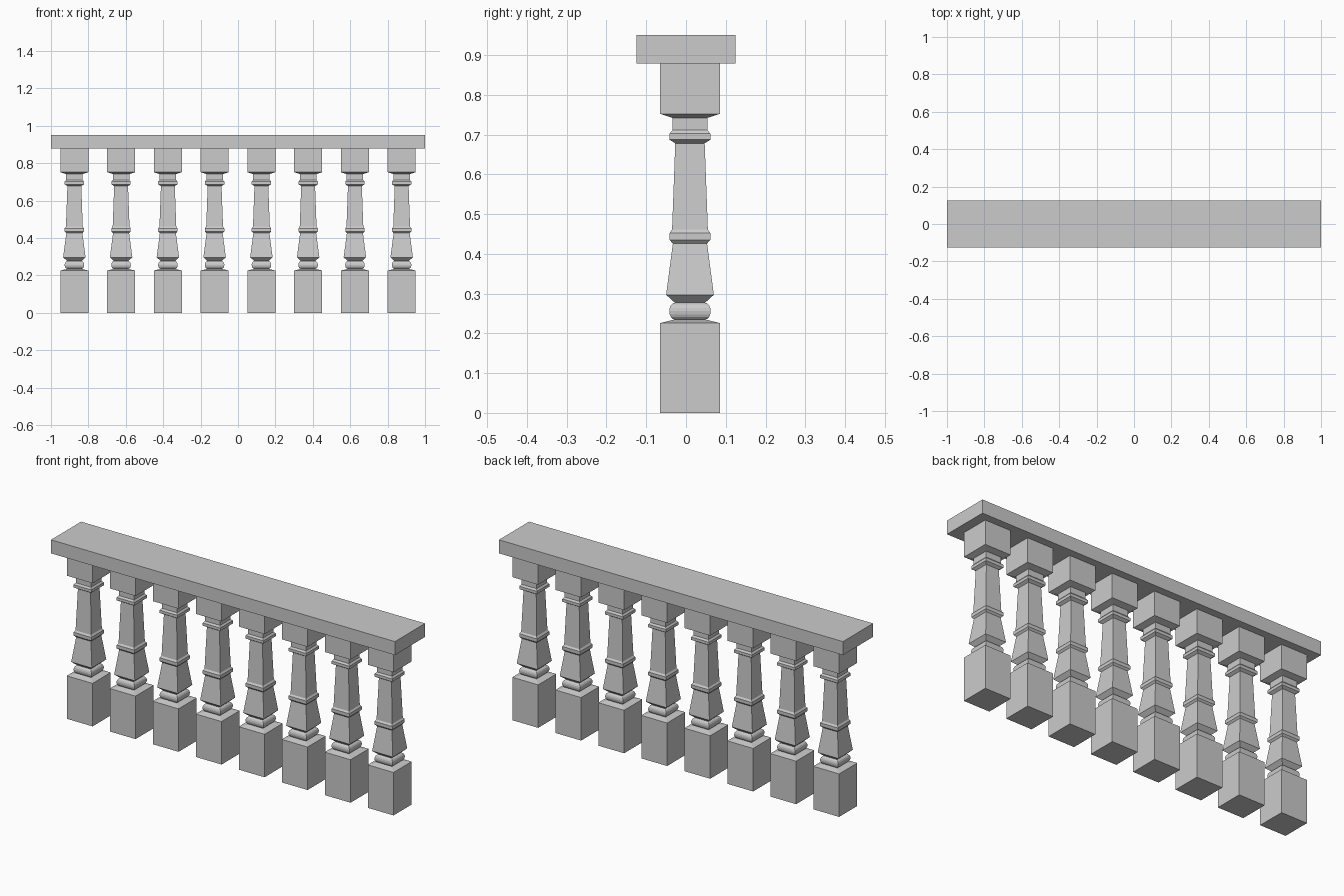
import bpy, bmesh, math

if "Cube" in bpy.data.objects:
    bpy.data.objects.remove(bpy.data.objects["Cube"])

# Handrail
bpy.ops.mesh.primitive_cube_add(size=1, location=(0, 0, 0.9145))
rail = bpy.context.object
rail.name = "handrail"
rail.scale = (2.0, 0.25, 0.071)

# Square baluster profile: (half width, height)
bulge = [(0.038 + 0.014 * math.sin(math.pi * i / 8),
          0.256 - 0.021 * math.cos(math.pi * i / 8)) for i in range(9)]
profile = (
    [(0.075, 0.0), (0.075, 0.226)]                      # base block
    + bulge                                            # rounded collar
    + [(0.06, 0.297), (0.043, 0.426),                   # lower taper
       (0.0515, 0.435), (0.0515, 0.452), (0.045, 0.461),  # middle ring
       (0.037, 0.678),                                  # upper taper
       (0.0515, 0.687), (0.0515, 0.702), (0.044, 0.711),  # upper ring
       (0.044, 0.742), (0.075, 0.752), (0.075, 0.879)]  # neck and top block
)


def loft_square(name, points):
    bm = bmesh.new()
    rings = [[bm.verts.new((sx * w, sy * w, z))
              for sx, sy in ((-1, -1), (1, -1), (1, 1), (-1, 1))]
             for w, z in points]
    for a, b in zip(rings, rings[1:]):
        for i in range(4):
            j = (i + 1) % 4
            bm.faces.new((a[i], a[j], b[j], b[i]))
    bm.faces.new(rings[0][::-1])
    bm.faces.new(rings[-1])
    mesh = bpy.data.meshes.new(name)
    bm.to_mesh(mesh)
    bm.free()
    return mesh


# Row of eight balusters, slightly behind the rail centre
mesh = loft_square("baluster", profile)
for i in range(8):
    baluster = bpy.data.objects.new(f"baluster_{i + 1}", mesh)
    baluster.location = (-0.875 + 0.25 * i, 0.01, 0)
    bpy.context.collection.objects.link(baluster)
